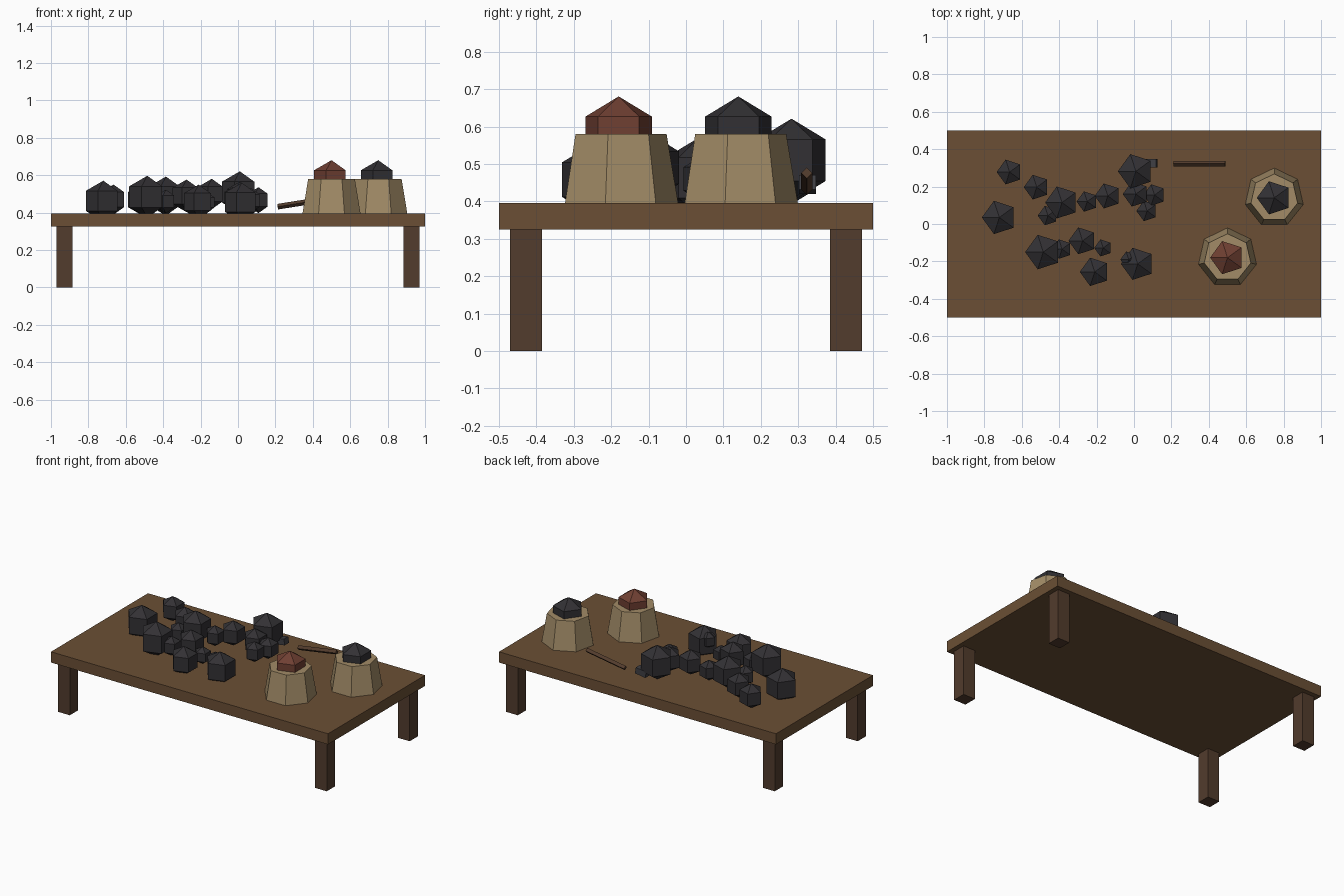
import bpy, math
from mathutils import Vector

if "Cube" in bpy.data.objects:
    bpy.data.objects.remove(bpy.data.objects["Cube"])


def material(name, rgb):
    m = bpy.data.materials.new(name)
    m.diffuse_color = (*rgb, 1)
    m.use_nodes = True
    m.node_tree.nodes["Principled BSDF"].inputs["Base Color"].default_value = m.diffuse_color
    return m


WOOD = material("wood", (0.145, 0.078, 0.035))
DARK_WOOD = material("dark_wood", (0.085, 0.045, 0.026))
COAL = material("coal", (0.032, 0.030, 0.034))
RED = material("red_ore", (0.16, 0.05, 0.032))
CLOTH = material("sackcloth", (0.36, 0.26, 0.135))
IRON = material("iron", (0.05, 0.05, 0.058))


def finish(name, mat):
    o = bpy.context.object
    o.name = name
    o.data.materials.append(mat)
    return o


def box(name, mat, loc, size, tilt=0):
    bpy.ops.mesh.primitive_cube_add(size=1, location=loc, rotation=(0, tilt, 0))
    o = finish(name, mat)
    o.scale = size
    return o


def lump(name, mat, x, y, z, r):
    # five-sided rock with two rings, one corner towards +y
    bpy.ops.mesh.primitive_uv_sphere_add(segments=5, ring_count=3, radius=r,
                                         location=(x, y, z),
                                         rotation=(0, 0, math.pi / 2))
    return finish(name, mat)


# table
box("table_top", WOOD, (0, 0, 0.36), (2, 1, 0.07))
for sx, side in ((-1, "left"), (1, "right")):
    for sy, end in ((-1, "front"), (1, "back")):
        box(f"{end}_{side}_leg", DARK_WOOD, (sx * 0.9275, sy * 0.4275, 0.1625),
            (0.085, 0.085, 0.325))

# seven-sided sacks, each with one lump on top
for x, y, mat, label in ((0.5, -0.18, RED, "red"), (0.75, 0.14, COAL, "coal")):
    bpy.ops.mesh.primitive_cone_add(vertices=7, radius1=0.16, radius2=0.128,
                                    depth=0.19, location=(x, y, 0.485))
    finish(f"{label}_sack", CLOTH)
    lump(f"{label}_sack_lump", mat, x, y, 0.573, 0.1075)

# loose coal: x, y, z, radius
LUMPS = [
    (-.665, .278, .47, .08), (-.52, .197, .47, .08), (-.72, .035, .463, .108),
    (-.385, .115, .489, .104), (-.46, .045, .46, .063), (-.25, .12, .465, .066),
    (-.14, .15, .50, .081), (.01, .282, .51, .111), (.01, .16, .485, .081),
    (.11, .155, .467, .069), (.07, .07, .465, .066), (-.485, -.15, .485, .112),
    (-.385, -.134, .46, .063), (-.275, -.09, .49, .087),
    (-.165, -.128, .455, .055), (-.21, -.256, .458, .092),
    (.02, -.213, .456, .104), (-.028, -.19, .485, .052)]
for i, (x, y, z, r) in enumerate(LUMPS, 1):
    lump(f"coal_lump_{i}", COAL, x, y, z, r)

# tilted four-sided tool handle and its iron head
a, b = Vector((0.212, 0.323, 0.432)), Vector((0.488, 0.323, 0.476))
bpy.ops.mesh.primitive_cylinder_add(vertices=4, radius=0.015, depth=(b - a).length,
                                    location=(a + b) / 2)
handle = finish("tool_handle", DARK_WOOD)
tilt = math.atan2(b.x - a.x, b.z - a.z)
handle.rotation_euler = (0, tilt, 0)
box("tool_head", IRON, (0.085, 0.325, 0.445), (0.075, 0.045, 0.04), tilt - math.pi / 2)
